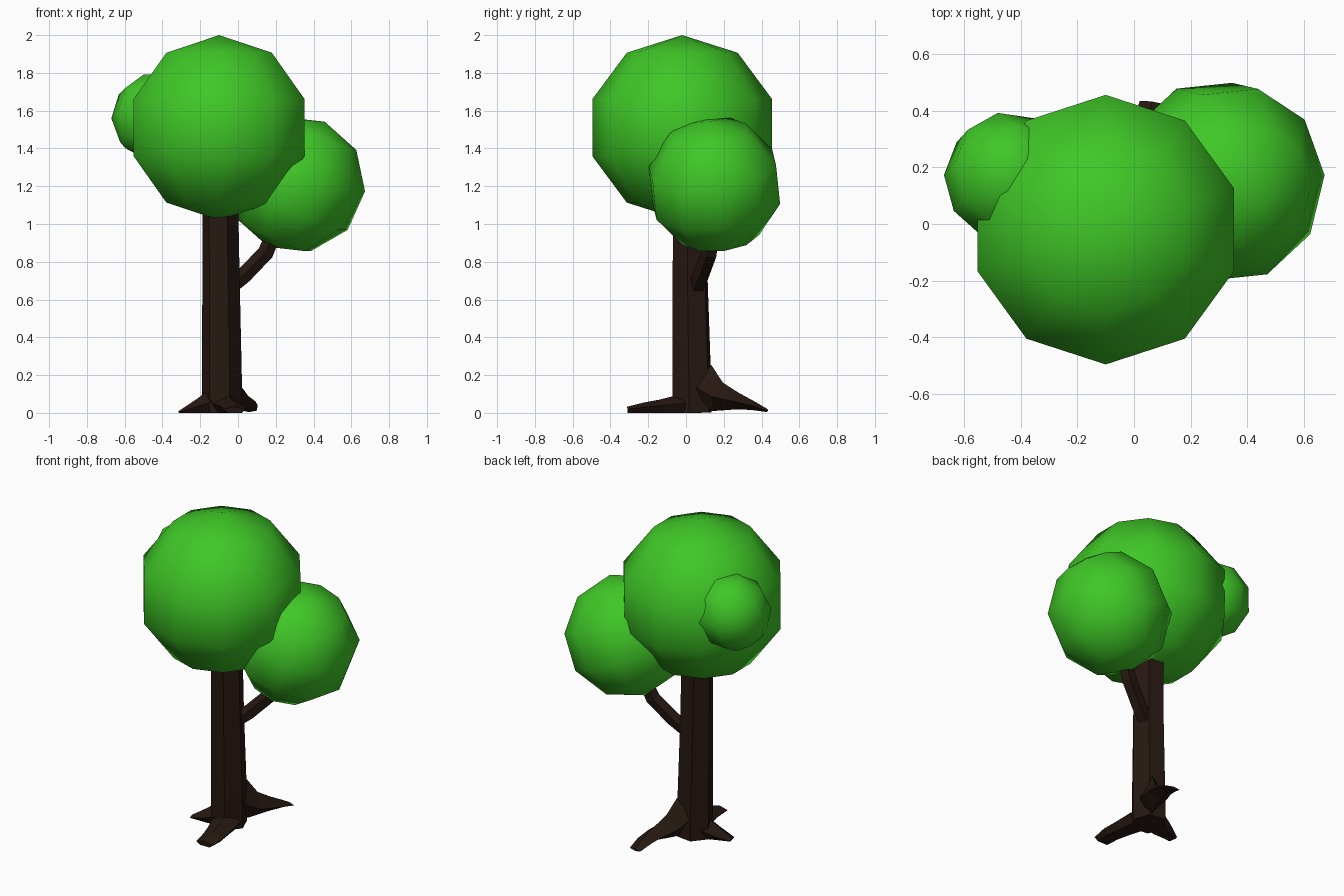
import bpy, bmesh, math
from mathutils import Vector

if "Cube" in bpy.data.objects:
    bpy.data.objects.remove(bpy.data.objects["Cube"])


def material(name, color):
    m = bpy.data.materials.new(name)
    m.diffuse_color = (*color, 1)
    m.use_nodes = True
    m.node_tree.nodes["Principled BSDF"].inputs["Base Color"].default_value = m.diffuse_color
    return m


LEAF = material("leaf_green", (0.05, 0.57, 0.02))
BARK = material("bark_brown", (0.02, 0.009, 0.006))


def crown(name, center, size, tilt=(0, 0, 0)):
    """Ten-sided, five-ring ball of leaves, smooth shaded."""
    bpy.ops.mesh.primitive_uv_sphere_add(segments=10, ring_count=5, radius=1,
                                         location=center,
                                         rotation=[math.radians(a) for a in tilt])
    ob = bpy.context.object
    ob.name = name
    ob.scale = size
    # put a vertex column on the y axis
    for v in ob.data.vertices:
        x, y, z = v.co
        a = math.atan2(y, x) + math.radians(18)
        r = math.hypot(x, y)
        v.co = (r * math.cos(a), r * math.sin(a), z)
    if abs(max(v.co.y for v in ob.data.vertices) - math.cos(math.radians(18))) > 0.01:
        for v in ob.data.vertices:
            x, y, z = v.co
            a = math.atan2(y, x) - math.radians(18)
            r = math.hypot(x, y)
            v.co = (r * math.cos(a), r * math.sin(a), z)
    ob.data.materials.append(LEAF)
    bpy.ops.object.shade_smooth()
    return ob


def limb(name, path, sizes, sides, spin=0.0):
    """Flat-faced tube through path; sizes are (half width, half height)."""
    bm = bmesh.new()
    pts = [Vector(p) for p in path]
    rings = []
    for i, p in enumerate(pts):
        t = (pts[min(i + 1, len(pts) - 1)] - pts[max(i - 1, 0)]).normalized()
        ref = Vector((0, 1, 0)) if abs(t.z) > 0.95 else Vector((0, 0, 1))
        side = t.cross(ref).normalized()
        up = side.cross(t)
        w, h = sizes[i]
        ring = []
        for k in range(sides):
            a = 2 * math.pi * k / sides + math.radians(spin)
            co = p + side * w * math.cos(a) + up * h * math.sin(a)
            co.z = max(co.z, 0)
            ring.append(bm.verts.new(co))
        rings.append(ring)
    for a, b in zip(rings, rings[1:]):
        for k in range(sides):
            j = (k + 1) % sides
            bm.faces.new((a[k], a[j], b[j], b[k]))
    bm.faces.new(rings[0][::-1])
    bm.faces.new(rings[-1])
    bmesh.ops.recalc_face_normals(bm, faces=bm.faces)
    me = bpy.data.meshes.new(name)
    bm.to_mesh(me)
    bm.free()
    me.materials.append(BARK)
    ob = bpy.data.objects.new(name, me)
    bpy.context.collection.objects.link(ob)
    return ob


# Leaves: one main ball and two tilted side balls
crown("main_crown", (-0.10, -0.02, 1.51), (0.5, 0.5, 0.49))
crown("right_crown", (0.31, 0.15, 1.21), (0.365, 0.365, 0.365), (15, 20, 25))
crown("left_crown", (-0.445, 0.165, 1.57), (0.225, 0.23, 0.23), (-15, 20, 10))

# Trunk, slightly tapered
limb("trunk", [(-0.085, 0.033, 0), (-0.085, 0.03, 0.2), (-0.09, 0.022, 0.7), (-0.095, 0.02, 1.2)],
     [(0.107, 0.11), (0.106, 0.11), (0.1, 0.1), (0.095, 0.095)], 6, 8)

# Branch bending up into the right ball
limb("branch", [(-0.05, 0.05, 0.66), (0.03, 0.08, 0.725), (0.145, 0.125, 0.845), (0.21, 0.15, 1.0)],
     [(0.045, 0.045), (0.045, 0.045), (0.045, 0.045), (0.04, 0.04)], 5, 20)

# Roots: back, front and left
limb("back_root", [(-0.06, 0.08, 0.14), (-0.01, 0.17, 0.085), (0.03, 0.27, 0.062), (0.05, 0.35, 0.04), (0.06, 0.43, 0.012)],
     [(0.07, 0.13), (0.075, 0.08), (0.065, 0.045), (0.055, 0.025), (0.04, 0.008)], 4, 0)
limb("front_root", [(-0.06, -0.02, 0.03), (-0.035, -0.14, 0.025), (-0.02, -0.22, 0.02), (-0.02, -0.31, 0.013)],
     [(0.09, 0.07), (0.075, 0.045), (0.07, 0.035), (0.06, 0.02)], 5, 90)
limb("left_root", [(-0.12, 0.02, 0.04), (-0.2, 0.0, 0.025), (-0.31, -0.02, 0.004)],
     [(0.08, 0.1), (0.07, 0.055), (0.035, 0.008)], 5, 90)
